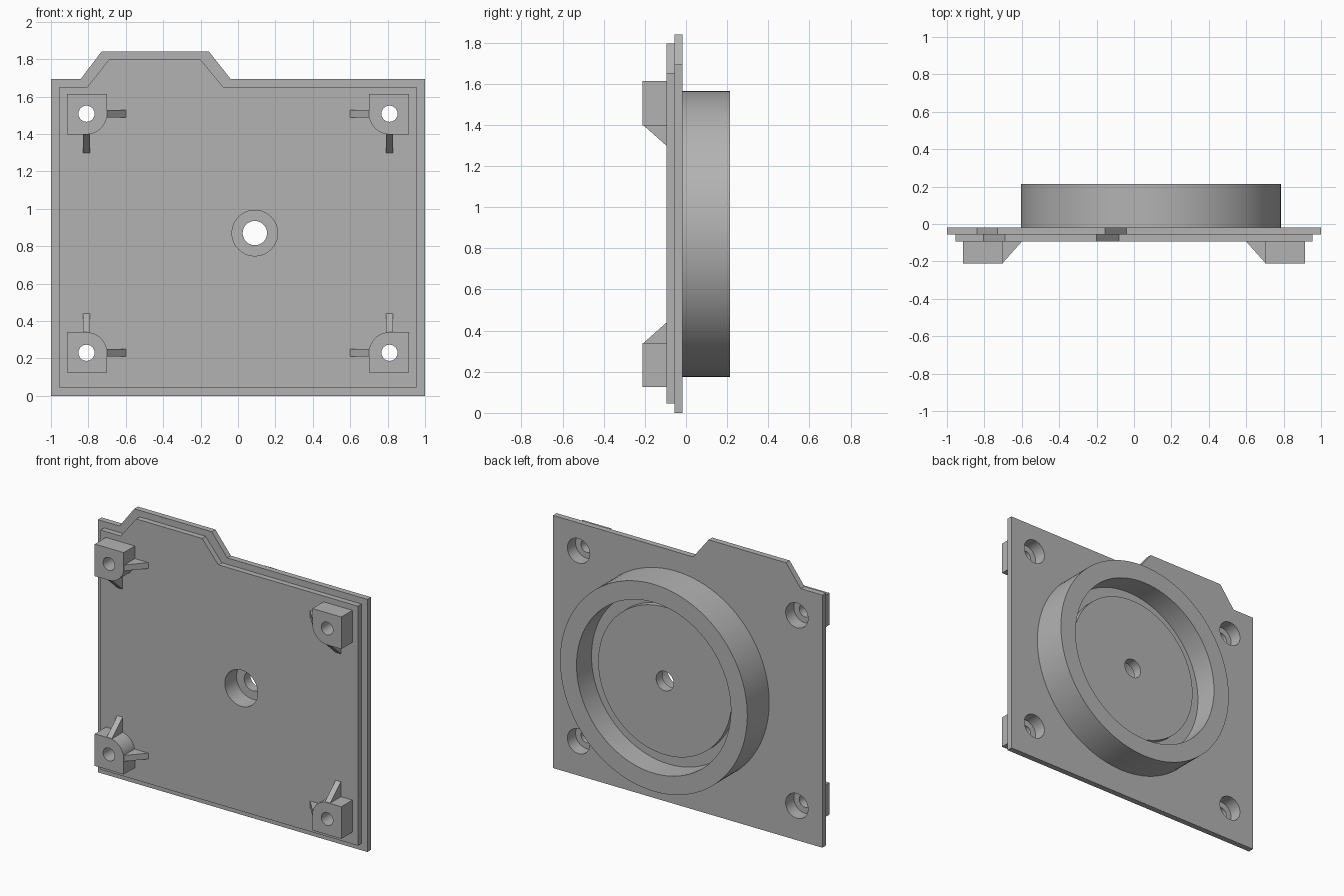
import bpy, bmesh
from math import cos, sin, pi, radians
from mathutils import Matrix, Vector

if "Cube" in bpy.data.objects:
    bpy.data.objects.remove(bpy.data.objects["Cube"], do_unlink=True)

GREY = (0.45, 0.45, 0.45, 1)
grey = bpy.data.materials.new("plain grey")
grey.use_nodes = True
grey.diffuse_color = GREY
grey.node_tree.nodes["Principled BSDF"].inputs["Base Color"].default_value = GREY

# Depth levels, front to back
POST, PANEL, STEP, BACK, RIM = -0.212, -0.094, -0.057, -0.018, 0.214
HUB_X, HUB_Z = 0.09, 0.87


def finish(name, bm):
    bmesh.ops.recalc_face_normals(bm, faces=bm.faces)
    mesh = bpy.data.meshes.new(name)
    bm.to_mesh(mesh)
    bm.free()
    mesh.materials.append(grey)
    ob = bpy.data.objects.new(name, mesh)
    bpy.context.collection.objects.link(ob)
    return ob


def prism(name, outline, offset):
    """Extrude a 3D outline along an offset."""
    bm = bmesh.new()
    face = bm.faces.new([bm.verts.new(p) for p in outline])
    ext = bmesh.ops.extrude_face_region(bm, geom=[face], use_keep_orig=True)
    verts = [v for v in ext["geom"] if isinstance(v, bmesh.types.BMVert)]
    bmesh.ops.translate(bm, verts=verts, vec=offset)
    return finish(name, bm)


def slab(name, xz, y0, y1):
    return prism(name, [(x, y0, z) for x, z in xz], (0, y1 - y0, 0))


def disc(x, z, r, n=48):
    return [(x + r * cos(2 * pi * i / n), z + r * sin(2 * pi * i / n)) for i in range(n)]


def select(ob):
    bpy.ops.object.select_all(action='DESELECT')
    ob.select_set(True)
    bpy.context.view_layer.objects.active = ob


def cut(ob, cutters):
    select(ob)
    for c in cutters:
        mod = ob.modifiers.new("hole", 'BOOLEAN')
        mod.operation, mod.solver, mod.object = 'DIFFERENCE', 'EXACT', c
        bpy.ops.object.modifier_apply(modifier=mod.name)


def smooth(ob):
    select(ob)
    bpy.ops.object.shade_smooth_by_angle(angle=radians(30))


# Back plate and raised front panel, both with the stepped tab on top
back_plate = slab("back_plate", [
    (-1, 0), (1, 0), (1, 1.695), (-0.04, 1.695), (-0.155, 1.84),
    (-0.73, 1.84), (-0.84, 1.695), (-1, 1.695)], STEP, BACK)
front_panel = slab("front_panel", [
    (-0.955, 0.045), (0.955, 0.045), (0.955, 1.652), (-0.08, 1.652),
    (-0.2, 1.797), (-0.69, 1.797), (-0.805, 1.652), (-0.955, 1.652)], PANEL, STEP)

# Round collar with a groove, central hub and screw hole, as one turned profile
profile = [(0.695, BACK), (0.695, RIM), (0.573, RIM), (0.573, 0.055), (0.495, 0.055),
           (0.495, 0.095), (0.065, 0.095), (0.065, 0.03), (0.122, 0.03), (0.122, BACK)]
bm = bmesh.new()
ring = [bm.verts.new((r, y, 0)) for r, y in profile]
edges = [bm.edges.new((a, b)) for a, b in zip(ring, ring[1:] + ring[:1])]
bmesh.ops.spin(bm, geom=ring + edges, cent=(0, 0, 0), axis=(0, 1, 0),
               angle=2 * pi, steps=96, use_merge=True)
bmesh.ops.remove_doubles(bm, verts=bm.verts, dist=1e-5)
bmesh.ops.transform(bm, matrix=Matrix.Translation((HUB_X, 0, HUB_Z)), verts=bm.verts)
smooth(finish("collar", bm))

# Corner posts with one rounded corner, and two sloping ribs each
plate_cutters = [slab("hub_cutter", disc(HUB_X, HUB_Z, 0.122, 96), -0.5, 0.5)]
for side, sx in (("left", 1), ("right", -1)):
    for level, cz, sz in (("upper", 1.508, 1), ("lower", 0.23, -1)):
        cx, r, o = 0.81 * sx, 0.11, 0.105
        arc = [(-r * cos(a), -r * sin(a)) for a in (pi / 2 * i / 16 for i in range(17))]
        shape = arc + [(o, -r), (o, o), (-r, o)]
        post = slab(f"{level}_{side}_post",
                    [(cx + sx * u, cz + sz * v) for u, v in shape], POST, PANEL)
        bore = slab("bore_cutter", disc(cx, cz, 0.043), -0.5, 0.5)
        sink = slab("sink_cutter", disc(cx, cz, 0.083), -0.105, 0.5)
        cut(post, [bore, sink])
        smooth(post)
        plate_cutters.append(sink)
        bpy.data.objects.remove(bore, do_unlink=True)

        slope = [(0.105, POST), (0.21, PANEL), (0.105, PANEL)]
        prism(f"{level}_{side}_side_rib",
              [(cx - sx * d, y, cz - 0.02) for d, y in slope], (0, 0, 0.04))
        prism(f"{level}_{side}_upright_rib",
              [(cx - 0.02, y, cz - sz * d) for d, y in slope], (0.04, 0, 0))

for part in (back_plate, front_panel):
    cut(part, plate_cutters)
    smooth(part)
for c in plate_cutters:
    bpy.data.objects.remove(c, do_unlink=True)
